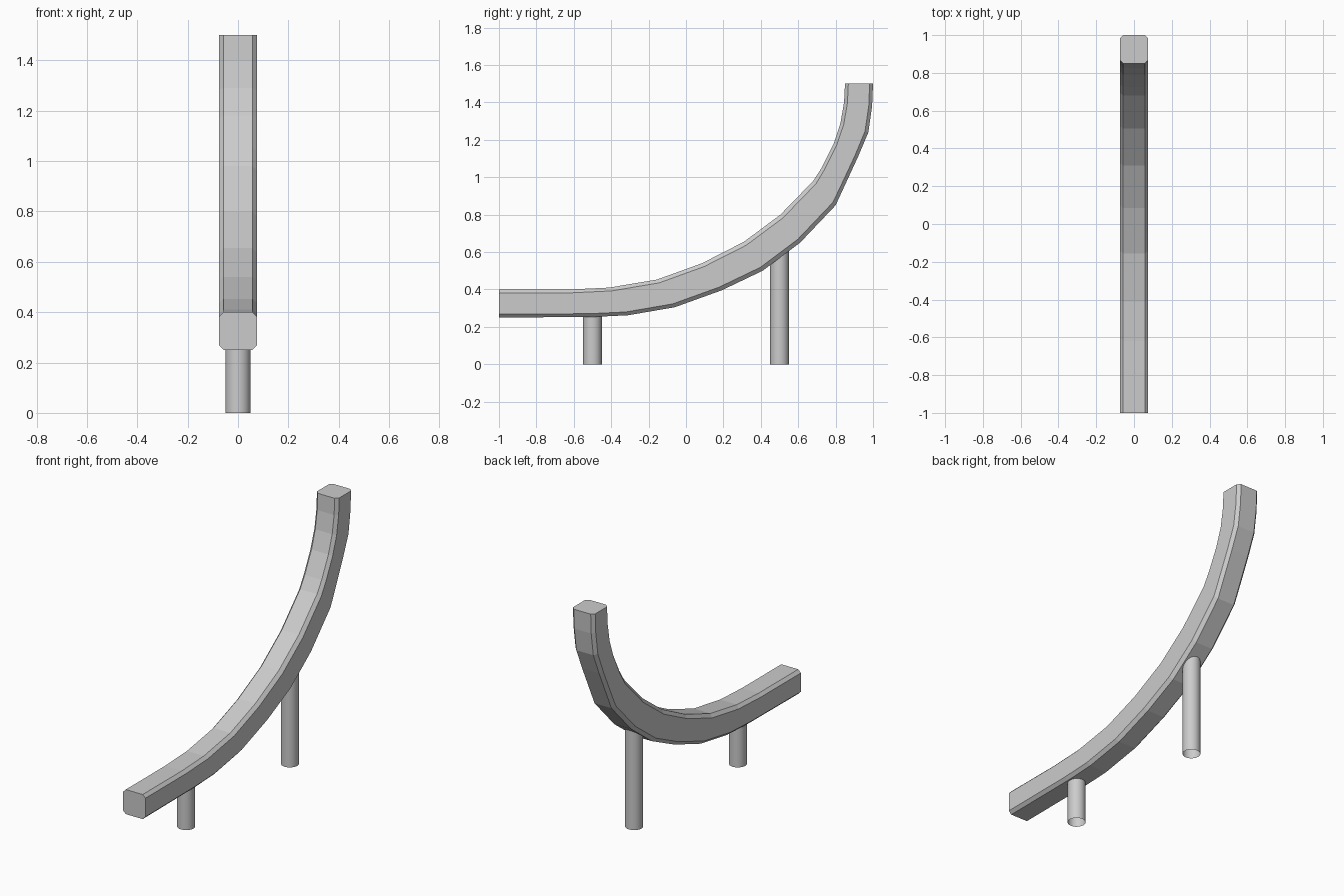
import bpy
import bmesh
import math

cube = bpy.data.objects.get("Cube")
if cube:
    bpy.data.objects.remove(cube, do_unlink=True)

grey = bpy.data.materials.new("plain_grey")
grey.use_nodes = True
COLOUR = (0.6, 0.6, 0.6, 1)
grey.diffuse_color = COLOUR
grey.node_tree.nodes["Principled BSDF"].inputs["Base Color"].default_value = COLOUR


def make_object(name, bm):
    bmesh.ops.recalc_face_normals(bm, faces=bm.faces)
    mesh = bpy.data.meshes.new(name)
    bm.to_mesh(mesh)
    bm.free()
    mesh.materials.append(grey)
    obj = bpy.data.objects.new(name, mesh)
    bpy.context.collection.objects.link(obj)
    return obj


# Curved beam: chamfered square section swept between two side profiles (y, z)
lower = [(-1, .25), (-.5, .253), (-.31, .262), (-.06, .305), (.19, .395),
         (.41, .5), (.61, .65), (.8, .85), (.86, .98), (.92, 1.11),
         (.975, 1.24), (.995, 1.38), (1, 1.5)]
upper = [(-1, .4), (-.62, .4), (-.41, .41), (-.155, .453), (.085, .54),
         (.31, .655), (.505, .8), (.68, .98), (.725, 1.05), (.79, 1.18),
         (.826, 1.29), (.845, 1.4), (.85, 1.5)]
HALF = 0.075
CHAMFER = 0.018
c = CHAMFER / (2 * HALF)
inner = HALF - CHAMFER
section = [(-inner, 0), (inner, 0), (HALF, c), (HALF, 1 - c),
           (inner, 1), (-inner, 1), (-HALF, 1 - c), (-HALF, c)]

bm = bmesh.new()
rings = []
for (ly, lz), (uy, uz) in zip(lower, upper):
    rings.append([bm.verts.new((x, ly + (uy - ly) * t, lz + (uz - lz) * t))
                  for x, t in section])
for a, b in zip(rings, rings[1:]):
    for i in range(len(section)):
        j = (i + 1) % len(section)
        bm.faces.new((a[i], a[j], b[j], b[i]))
bm.faces.new(rings[0])
bm.faces.new(rings[-1])
make_object("curved_beam", bm)


# Round support posts: tubes open at the foot, tops sunk into the beam
def post(name, y, height):
    bm = bmesh.new()
    bmesh.ops.create_cone(bm, cap_ends=False, segments=24, radius1=0.05,
                          radius2=0.05, depth=height)
    bmesh.ops.translate(bm, verts=bm.verts, vec=(0, y, height / 2))
    obj = make_object(name, bm)
    bpy.ops.object.select_all(action="DESELECT")
    obj.select_set(True)
    bpy.context.view_layer.objects.active = obj
    bpy.ops.object.shade_smooth_by_angle(angle=math.radians(30))


post("front_post", -0.5, 0.3)
post("back_post", 0.5, 0.63)
